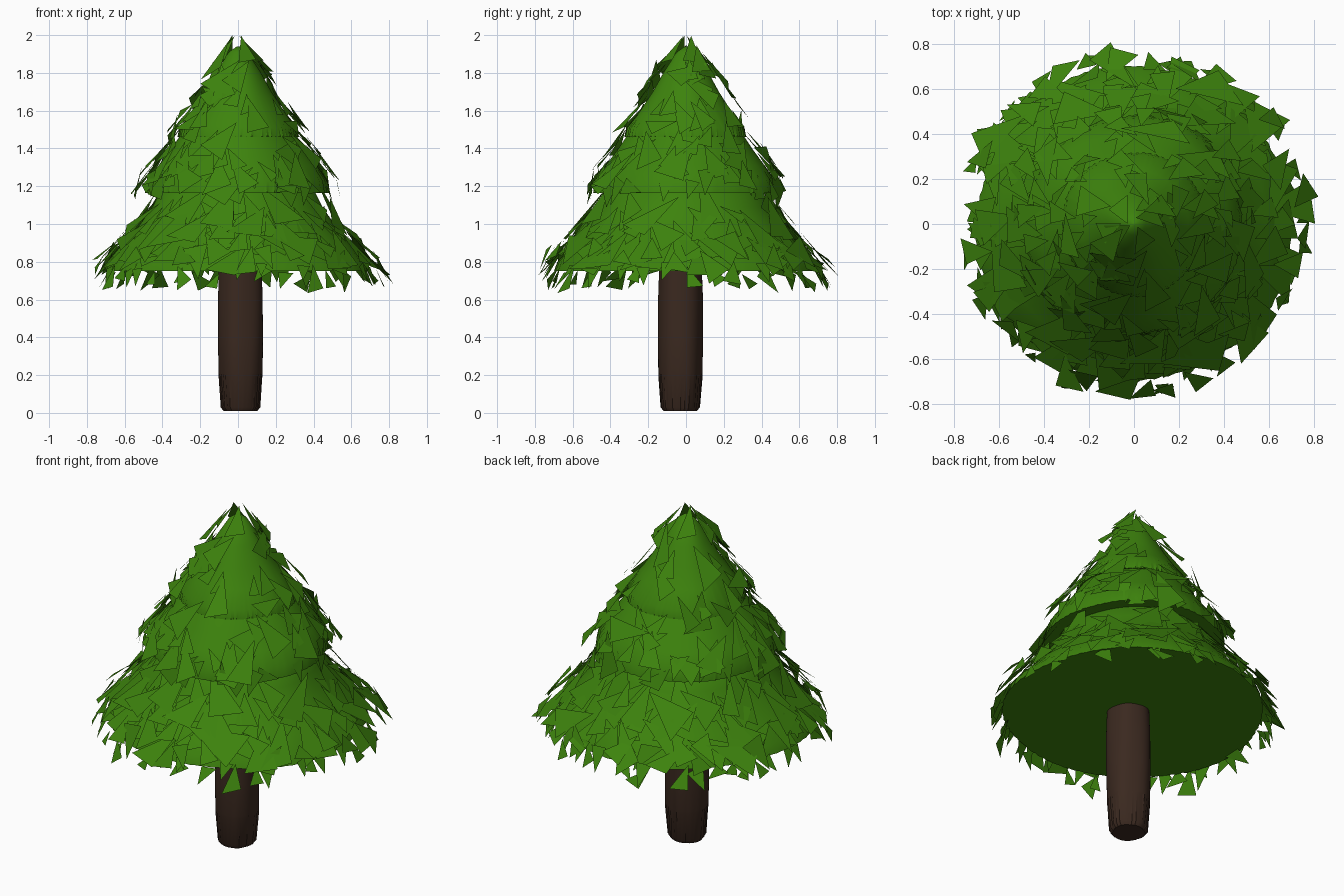
import bpy, bmesh, math, random
from mathutils import Vector

if "Cube" in bpy.data.objects:
    bpy.data.objects.remove(bpy.data.objects["Cube"])

random.seed(5)


def material(name, rgb):
    m = bpy.data.materials.new(name)
    m.diffuse_color = (*rgb, 1)
    m.use_nodes = True
    m.node_tree.nodes["Principled BSDF"].inputs["Base Color"].default_value = m.diffuse_color
    return m


GREEN = material("pine green", (0.047, 0.228, 0.004))
BROWN = material("bark brown", (0.043, 0.022, 0.014))


def finish(bm, name, mat, smooth=False):
    me = bpy.data.meshes.new(name)
    bm.to_mesh(me)
    bm.free()
    ob = bpy.data.objects.new(name, me)
    bpy.context.collection.objects.link(ob)
    me.materials.append(mat)
    if smooth:
        bpy.context.view_layer.objects.active = ob
        ob.select_set(True)
        bpy.ops.object.shade_smooth_by_angle(angle=math.radians(40))
        ob.select_set(False)
    return ob


def lathe(name, profile, sides, mat, wobble, centre=(0, 0)):
    """Rings of (radius, z, pleat depth), closed with flat caps."""
    bm = bmesh.new()
    rings = []
    for r, z, pleat in profile:
        ring = []
        for i in range(sides):
            a = 2 * math.pi * i / sides
            rr = r * (1 + wobble * math.sin(3 * a + 4 * z) + wobble * math.sin(5 * a - 3 * z))
            rr += pleat * (-1) ** i * random.uniform(0.2, 1)
            ring.append(bm.verts.new((centre[0] + rr * math.cos(a),
                                      centre[1] + rr * math.sin(a), z)))
        rings.append(ring)
    for lo, hi in zip(rings, rings[1:]):
        for i in range(sides):
            j = (i + 1) % sides
            bm.faces.new((lo[i], lo[j], hi[j], hi[i]))
    bm.faces.new(rings[0][::-1])
    bm.faces.new(rings[-1])
    return finish(bm, name, mat, True)


# Trunk, with a rough bark band at its tapered foot
lathe("trunk", [(0.088, 0.01, 0.002), (0.102, 0.03, 0.004), (0.114, 0.2, 0.004),
                (0.116, 0.21, 0), (0.119, 0.4, 0), (0.118, 0.6, 0), (0.112, 0.78, 0)],
      60, BROWN, 0.02, (0.013, -0.03))

# Foliage tiers: flat underside, pleated rim, concave slope
LOWER = [(0.70, 0.75, 0.004), (0.68, 0.80, 0.004), (0.60, 0.89, 0), (0.52, 0.99, 0),
         (0.45, 1.09, 0), (0.40, 1.19, 0), (0.2, 1.3, 0)]
MIDDLE = [(0.485, 1.165, 0.005), (0.475, 1.23, 0.005), (0.42, 1.31, 0), (0.36, 1.39, 0),
          (0.30, 1.48, 0), (0.2, 1.6, 0)]
UPPER = [(0.32, 1.46, 0.004), (0.31, 1.51, 0.004), (0.24, 1.6, 0), (0.175, 1.7, 0),
         (0.12, 1.8, 0), (0.05, 1.91, 0), (0.006, 1.94, 0)]
for name, prof in (("lower_foliage", LOWER), ("middle_foliage", MIDDLE), ("upper_foliage", UPPER)):
    lathe(name, prof, 140, GREEN, 0.009)


# Loose triangular leaves
def radius_at(prof, z):
    for (r0, z0, _), (r1, z1, _) in zip(prof, prof[1:]):
        if z <= z1:
            f = max(0.0, (z - z0) / (z1 - z0))
            return r0 + f * (r1 - r0), (r0 - r1) / (z1 - z0)
    return prof[-1][0], 1.0


def leaf(bm, prof, z, a, length, width, spin, lift, tilt):
    r, slope = radius_at(prof, z)
    out = Vector((math.cos(a), math.sin(a), 0))
    side = Vector((-math.sin(a), math.cos(a), 0))
    down = (out * slope - Vector((0, 0, 1))).normalized()
    normal = (out + Vector((0, 0, slope))).normalized()
    down = (down + normal * tilt).normalized()
    c = out * r + Vector((0, 0, z)) + normal * lift
    d = down * math.cos(spin) + side * math.sin(spin)
    s = side * math.cos(spin) - down * math.sin(spin)
    skew = random.uniform(-0.4, 0.4) * width
    pts = [c - d * length * 0.5 + s * skew,
           c + d * length * 0.5 - s * width * 0.5,
           c + d * length * random.uniform(0.3, 0.5) + s * width * 0.5]
    for p in pts:
        p.z = min(p.z, 2.0)
    bm.faces.new([bm.verts.new(p) for p in pts])


def scatter(name, prof, z0, z1, count, big):
    bm = bmesh.new()
    done = 0
    while done < count:
        z = random.uniform(z0, z1)
        r = radius_at(prof, z)[0]
        if random.random() > r / prof[0][0] + 0.1:
            continue
        done += 1
        k = random.uniform(0.45, 1) * big
        leaf(bm, prof, z, random.uniform(0, 2 * math.pi), k, k * random.uniform(0.45, 0.7),
             random.gauss(0, 0.5), random.uniform(0.015, 0.05), random.uniform(0, 0.12))
    finish(bm, name, GREEN)


scatter("lower_leaves", LOWER, 0.80, 1.12, 125, 0.32)
scatter("middle_leaves", MIDDLE, 1.22, 1.46, 62, 0.29)
scatter("upper_leaves", UPPER, 1.50, 1.86, 48, 0.25)


# Small leaves hanging over a rim, in a ring of its own radius
def fringe(name, prof, z, count, size, push):
    bm = bmesh.new()
    for i in range(count):
        a = 2 * math.pi * (i + random.uniform(-0.7, 0.7)) / count
        k = size * random.uniform(0.7, 1.3)
        leaf(bm, prof, z + random.uniform(-0.03, 0.04), a, k, k * 0.7,
             random.choice((0, math.pi)) + random.gauss(0, 0.4),
             random.uniform(0.0, push), random.uniform(0, 0.2))
    finish(bm, name, GREEN)


fringe("lower_fringe", LOWER, 0.715, 46, 0.12, 0.08)
fringe("outer_fringe", LOWER, 0.79, 24, 0.16, 0.09)
fringe("middle_fringe", MIDDLE, 1.20, 22, 0.13, 0.06)

# Leaves leaning together at the tip
bm = bmesh.new()
for i in range(4):
    leaf(bm, UPPER, 1.91, 2 * math.pi * i / 4 + 0.5, 0.18, 0.11,
         random.gauss(0, 0.2), 0.025, 0.05)
finish(bm, "tip_leaves", GREEN)
